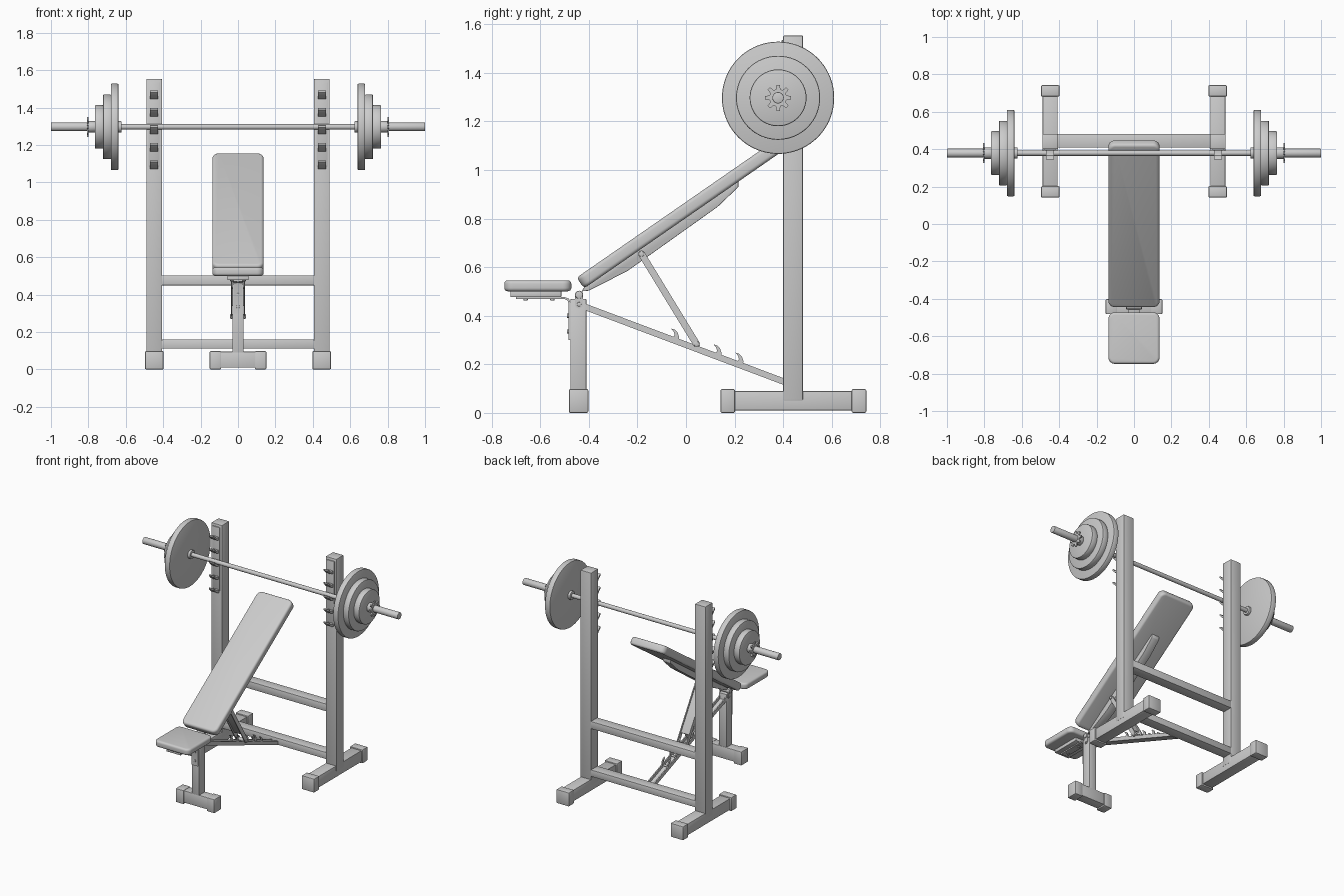
import bpy, bmesh
from math import radians, cos, sin, pi
from mathutils import Matrix, Vector

if "Cube" in bpy.data.objects:
    bpy.data.objects.remove(bpy.data.objects["Cube"])


def finish(name, bm, bevel=0, mirror=False, segs=2):
    bmesh.ops.recalc_face_normals(bm, faces=bm.faces)
    if bevel:
        sharp = [e for e in bm.edges if len(e.link_faces) == 2 and e.calc_face_angle() > radians(40)]
        bmesh.ops.bevel(bm, geom=sharp, offset=bevel, segments=segs, profile=0.5, affect='EDGES')
    me = bpy.data.meshes.new(name)
    bm.to_mesh(me)
    bm.free()
    ob = bpy.data.objects.new(name, me)
    bpy.context.collection.objects.link(ob)
    if mirror:
        ob.modifiers.new("Mirror", 'MIRROR')
    return ob


def box(name, x, y, z, bevel=0.004, mirror=False):
    bm = bmesh.new()
    c = [(a + b) / 2 for a, b in (x, y, z)]
    s = [b - a for a, b in (x, y, z)]
    bmesh.ops.create_cube(bm, size=1, matrix=Matrix.Translation(c) @ Matrix.Diagonal((*s, 1)))
    return finish(name, bm, bevel, mirror)


def prism(name, pts, x, bevel=0, mirror=False):
    """Extrude a (y, z) outline along x."""
    bm = bmesh.new()
    f = bm.faces.new([bm.verts.new((x[0], py, pz)) for py, pz in pts])
    ext = bmesh.ops.extrude_face_region(bm, geom=[f])
    verts = [v for v in ext['geom'] if isinstance(v, bmesh.types.BMVert)]
    bmesh.ops.translate(bm, verts=verts, vec=(x[1] - x[0], 0, 0))
    return finish(name, bm, bevel, mirror)


def cyl(name, a, b, r, bevel=0, mirror=False, n=24):
    """Cylinder from point a to point b."""
    a, b = Vector(a), Vector(b)
    rot = (b - a).to_track_quat('Z', 'Y').to_matrix().to_4x4()
    bm = bmesh.new()
    bmesh.ops.create_cone(bm, cap_ends=True, segments=n, radius1=r, radius2=r, depth=(b - a).length,
                          matrix=Matrix.Translation((a + b) / 2) @ rot)
    return finish(name, bm, bevel, mirror)


def slab(name, matrix, size, corner, edge):
    """Cushion with rounded corners and soft rims."""
    bm = bmesh.new()
    bmesh.ops.create_cube(bm, size=1, matrix=Matrix.Diagonal((*size, 1)))
    up = [e for e in bm.edges if abs(e.verts[0].co.z - e.verts[1].co.z) > 0.001]
    bmesh.ops.bevel(bm, geom=up, offset=corner, segments=6, profile=0.5, affect='EDGES')
    ob = finish(name, bm, edge, segs=4)
    ob.data.transform(matrix)
    return ob


def capsule(p, q, w):
    """Round-ended bar outline between two (y, z) points."""
    p, q = Vector(p), Vector(q)
    d = (q - p).normalized()
    n = Vector((-d.y, d.x))
    pts = []
    for c, s in ((q, 1), (p, -1)):
        for i in range(9):
            t = pi * i / 8
            pts.append(c + s * (d * sin(t) - n * cos(t)) * w / 2)
    return pts


# Rack frame
box("upright", (0.406, 0.49), (0.40, 0.482), (0.05, 1.553), 0.005, True)
box("rack_foot_bar", (0.408, 0.488), (0.18, 0.70), (0.01, 0.09), 0.004, True)
for name, y in (("front", (0.142, 0.202)), ("back", (0.682, 0.742))):
    box("rack_cap_" + name, (0.398, 0.497), y, (0, 0.098), 0.006, True)
box("upper_crossbeam", (-0.41, 0.41), (0.408, 0.482), (0.45, 0.503))
box("lower_crossbeam", (-0.41, 0.41), (0.408, 0.482), (0.112, 0.16))

# Bar catches on the uprights
box("catch_plate", (0.42, 0.478), (0.394, 0.402), (1.085, 1.535), 0.002, True)
for i in range(5):
    z = 1.282 + 0.093 * (i - 2)
    prism(f"bar_catch_{i}", [(0.40, z - 0.025), (0.37, z - 0.014), (0.345, z + 0.012), (0.345, z + 0.022),
                             (0.352, z + 0.02), (0.366, z + 0.003), (0.38, z), (0.40, z)],
          (0.428, 0.47), 0, True)

# Front leg and foot
box("front_leg", (-0.03, 0.03), (-0.476, -0.41), (0.05, 0.469))
box("front_foot_bar", (-0.12, 0.12), (-0.476, -0.408), (0.01, 0.095))
box("front_foot_cap", (0.09, 0.152), (-0.482, -0.402), (0, 0.098), 0.006, True)

# Seat with its plate and bent strap
slab("seat", Matrix.Translation((0, -0.61, 0.523)), (0.274, 0.276, 0.045), 0.035, 0.014)
box("seat_plate", (-0.057, 0.057), (-0.723, -0.513), (0.477, 0.502), 0.003)
prism("seat_strap", [(-0.70, 0.477), (-0.50, 0.477), (-0.482, 0.470), (-0.476, 0.455), (-0.476, 0.30),
                     (-0.484, 0.30), (-0.484, 0.452), (-0.488, 0.463), (-0.50, 0.469), (-0.70, 0.469)],
      (-0.024, 0.024))
for i, (y, z) in enumerate(((-0.66, 0.40), (-0.55, 0.335))):
    cyl(f"seat_bolt_{i}", (0, y, 0.463), (0, y, 0.475), 0.009, 0.002, n=16)
    cyl(f"strap_bolt_{i}", (0, -0.490, z), (0, -0.478, z), 0.009, 0.002, n=16)

# Hinge on top of the leg
cyl("hinge_pin", (-0.042, -0.44, 0.486), (0.042, -0.44, 0.486), 0.016, 0.003)
cyl("leg_bolt", (-0.038, -0.44, 0.447), (0.038, -0.44, 0.447), 0.009, 0.002, n=16)
prism("hinge_cheek", capsule((-0.44, 0.486), (-0.44, 0.447), 0.034), (0.03, 0.035), 0, True)

# Sloping backrest and its spine
low, high = Vector((0, -0.435, 0.535)), Vector((0, 0.438, 1.138))
tilt = Matrix.Rotation(radians(34.7), 4, 'X')
slab("backrest", Matrix.Translation((low + high) / 2) @ tilt,
     (0.274, (high - low).length, 0.054), 0.035, 0.015)
prism("backrest_spine", [(-0.43, 0.50), (-0.40, 0.503), (-0.241, 0.584), (0.13, 0.848), (0.216, 0.93),
                         (0.216, 0.962), (-0.41, 0.532)], (-0.03, 0.03), 0.003)

# Adjustable strut: two flats, a web and pins
top, foot = (-0.183, 0.654), (0.043, 0.284)
prism("strut_side", capsule(top, foot, 0.028), (0.031, 0.038), 0, True)
prism("strut_web", capsule((-0.155, 0.608), (0.005, 0.346), 0.012), (-0.033, 0.033))
for name, (y, z) in (("top", top), ("foot", foot)):
    cyl("strut_pin_" + name, (-0.043, y, z), (0.043, y, z), 0.011, 0.002, n=16)

# Notched ladder rail
a, b = Vector((-0.42, 0.438)), Vector((0.41, 0.126))
up = Vector((0.005, 0.012))
prism("ladder_rail", [a + up, b + up, b - up, a - up], (0.02, 0.028), 0, True)
prism("ladder_web", [a - up * 0.5, b - up * 0.5, b - up, a - up], (-0.024, 0.024))
tooth = [(-0.017, 0.033), (-0.002, 0.028), (0.010, 0.016), (0.017, -0.004), (0.012, -0.016),
         (-0.010, -0.008), (-0.002, 0.006), (-0.006, 0.020)]
for i, y in enumerate((-0.045, 0.04, 0.13, 0.22)):
    z = a.y + (y - a.x) * (b.y - a.y) / (b.x - a.x) + 0.018
    prism(f"ladder_tooth_{i}", [(y + ty, z + tz) for ty, tz in tooth], (0.02, 0.028), 0, True)
    cyl(f"ladder_rung_{i}", (-0.024, y, z - 0.018), (0.024, y, z - 0.018), 0.007, n=12)

# Barbell
by, bz = 0.379, 1.297


def disc(name, x0, x1, r, bevel=0.002, n=32):
    cyl(name, (x0, by, bz), (x1, by, bz), r, bevel, True, n)


cyl("bar_shaft", (-0.66, by, bz), (0.66, by, bz), 0.0145)
disc("bar_sleeve", 0.64, 1.0, 0.0235, 0.003)
disc("sleeve_stop", 0.622, 0.641, 0.03, 0.003)
disc("large_plate", 0.639, 0.680, 0.231, 0.006, 72)
disc("medium_plate", 0.678, 0.722, 0.173, 0.006, 64)
disc("small_plate", 0.720, 0.765, 0.117, 0.006, 56)
disc("collar", 0.763, 0.802, 0.031)
star = []
for i in range(8):
    for da, r in ((-0.27, 0.036), (-0.13, 0.054), (0.13, 0.054), (0.27, 0.036)):
        t = i * pi / 4 + da
        star.append((by + r * cos(t), bz + r * sin(t)))
prism("collar_star", star, (0.798, 0.808), 0, True)

# Shading
for ob in bpy.context.collection.objects:
    ob.select_set(True)
    bpy.context.view_layer.objects.active = ob
bpy.ops.object.shade_smooth_by_angle(angle=radians(35))
